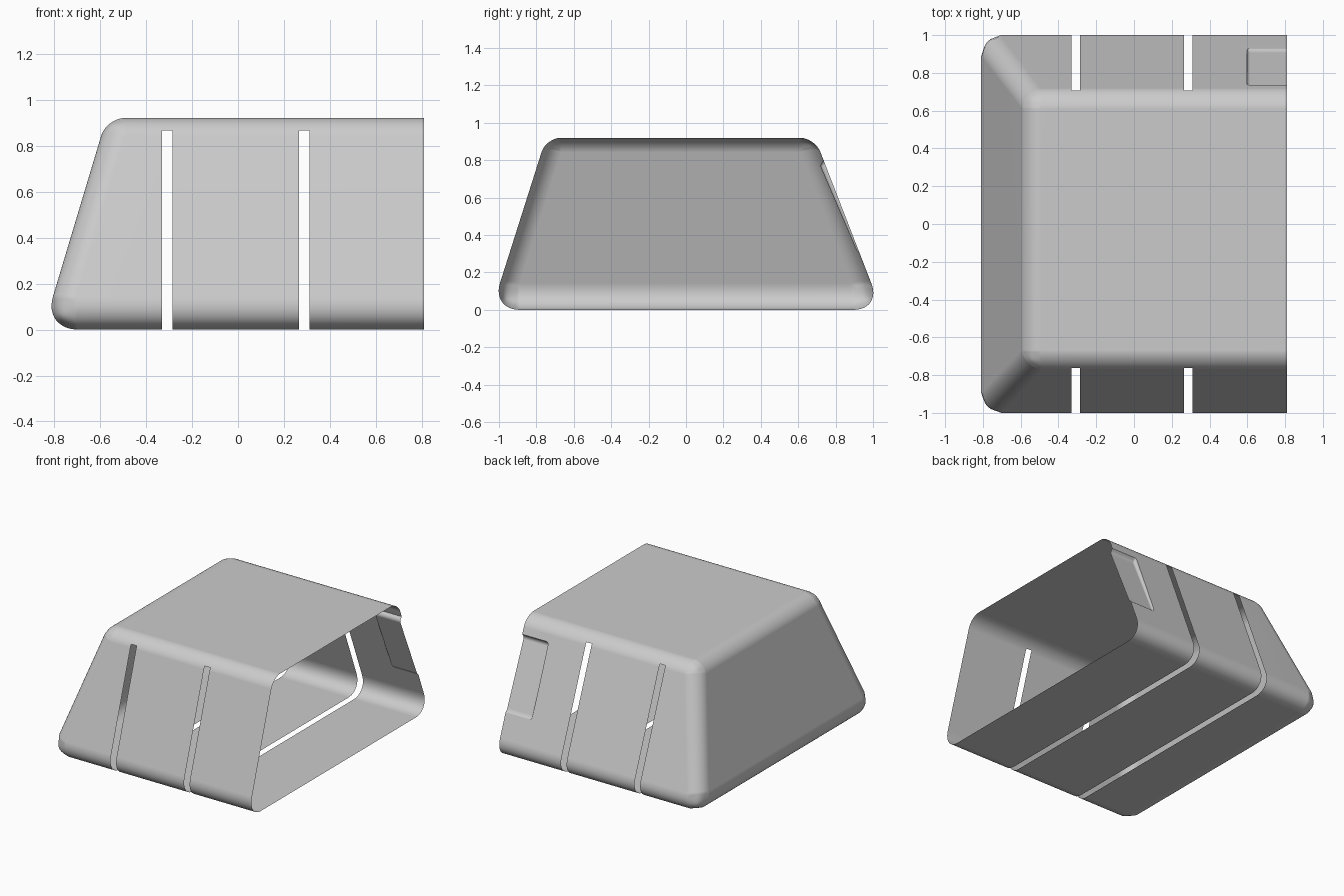
import bpy, bmesh

if "Cube" in bpy.data.objects:
    bpy.data.objects.remove(bpy.data.objects["Cube"])


def box_from_corners(name, corners):
    """Six-sided solid; corners are two rings of four matching points."""
    bm = bmesh.new()
    v = [bm.verts.new(c) for c in corners]
    bm.faces.new(v[:4])
    bm.faces.new(v[4:])
    for i in range(4):
        j = (i + 1) % 4
        bm.faces.new((v[i], v[j], v[4 + j], v[4 + i]))
    bmesh.ops.recalc_face_normals(bm, faces=bm.faces)
    mesh = bpy.data.meshes.new(name)
    bm.to_mesh(mesh)
    bm.free()
    ob = bpy.data.objects.new(name, mesh)
    bpy.context.collection.objects.link(ob)
    return ob


def round_edges(ob, width, segments, weight):
    attr = ob.data.attributes.new("bevel_weight_edge", "FLOAT", "EDGE")
    for e in ob.data.edges:
        a, b = (ob.data.vertices[i].co for i in e.vertices)
        attr.data[e.index].value = weight(a, b)
    mod = ob.modifiers.new("round", "BEVEL")
    mod.limit_method = "WEIGHT"
    mod.offset_type = "OFFSET"
    mod.width = width
    mod.segments = segments
    mod.use_clamp_overlap = False


# Tapered shell body, still solid
END_X, TOP = 0.81, 0.92
shell = box_from_corners("cover_shell", [
    (-0.848, -1.04, 0), (-0.572, -0.748, TOP), (-0.572, 0.689, TOP), (-0.848, 1.046, 0),
    (END_X, -1.04, 0), (END_X, -0.748, TOP), (END_X, 0.689, TOP), (END_X, 1.046, 0)])


def shell_weight(a, b):
    if min(a.x, b.x) > 0.8:
        return 0.0
    if max(a.z, b.z) < 0.1:
        return 1.0
    return 0.54 if min(a.z, b.z) > 0.9 else 0.68


round_edges(shell, 0.149, 12, shell_weight)

# Shallow recess in the back wall, beside the open end
cutter = box_from_corners("recess_cutter", [
    (0.597, 0.915, 0.31), (0.597, 0.715, 0.775), (0.597, 0.795, 0.87), (0.597, 0.995, 0.258),
    (1.0, 0.915, 0.31), (1.0, 0.715, 0.775), (1.0, 0.795, 0.87), (1.0, 0.995, 0.258)])
cutter.hide_render = True
round_edges(cutter, 0.018, 4, lambda a, b: 0.0 if min(a.x, b.x) > 0.9 else 1.0)
cut = shell.modifiers.new("recess", "BOOLEAN")
cut.object = cutter
cut.operation = "DIFFERENCE"
cut.solver = "EXACT"

bm = bmesh.new()
bm.from_object(shell, bpy.context.evaluated_depsgraph_get())
shell.modifiers.clear()
bpy.data.objects.remove(cutter)

# Open the end to leave a thin sheet
bmesh.ops.delete(bm, geom=[f for f in bm.faces
                           if all(v.co.x > END_X - 0.001 for v in f.verts)], context="FACES")

# Two slots through the sides and floor
SLOT_TOP = 0.865
for x0, x1 in ((-0.33, -0.285), (0.265, 0.31)):
    for x in (x0, x1):
        bmesh.ops.bisect_plane(bm, geom=bm.verts[:] + bm.edges[:] + bm.faces[:],
                               plane_co=(x, 0, 0), plane_no=(1, 0, 0))

    def in_slot():
        return [f for f in bm.faces if x0 < f.calc_center_median().x < x1
                and all(x0 - 0.001 < v.co.x < x1 + 0.001 for v in f.verts)]

    strip = in_slot()
    edges = list({e for f in strip for e in f.edges})
    verts = list({v for f in strip for v in f.verts})
    bmesh.ops.bisect_plane(bm, geom=verts + edges + strip,
                           plane_co=(0, 0, SLOT_TOP), plane_no=(0, 0, 1))
    bmesh.ops.delete(bm, geom=[f for f in in_slot()
                               if f.calc_center_median().z < SLOT_TOP], context="FACES")

bm.to_mesh(shell.data)
bm.free()

# Smooth shading with flat panels kept flat
bpy.context.view_layer.objects.active = shell
shell.select_set(True)
bpy.ops.object.shade_smooth_by_angle(angle=0.6)
normals = shell.modifiers.new("flat_panels", "WEIGHTED_NORMAL")
normals.keep_sharp = True
